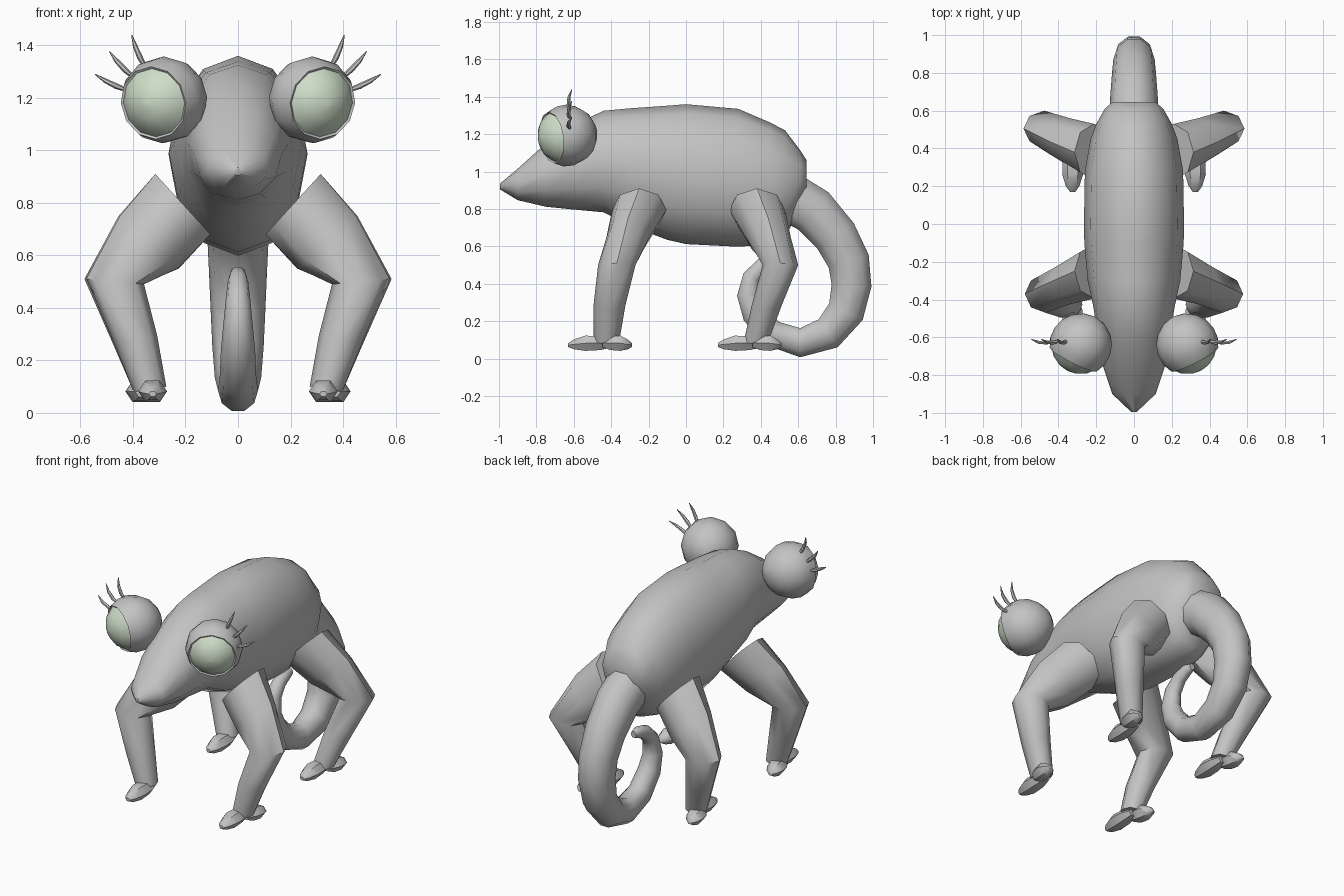
import bpy, bmesh, math
from mathutils import Vector as V

if "Cube" in bpy.data.objects:
    bpy.data.objects.remove(bpy.data.objects["Cube"])


def material(name, rgb):
    m = bpy.data.materials.new(name)
    m.diffuse_color = (*rgb, 1)
    m.use_nodes = True
    m.node_tree.nodes["Principled BSDF"].inputs["Base Color"].default_value = m.diffuse_color
    return m


SKIN = material("grey skin", (0.55, 0.55, 0.55))
IRIS = material("pale green", (0.62, 0.73, 0.58))


def finish(name, bm, mirror=False, angle=50, mats=(SKIN,)):
    bmesh.ops.recalc_face_normals(bm, faces=bm.faces)
    me = bpy.data.meshes.new(name)
    bm.to_mesh(me)
    bm.free()
    for m in mats:
        me.materials.append(m)
    me.shade_smooth()
    me.set_sharp_from_angle(angle=math.radians(angle))
    ob = bpy.data.objects.new(name, me)
    bpy.context.collection.objects.link(ob)
    if mirror:
        mod = ob.modifiers.new("mirror", "MIRROR")
        mod.use_mirror_merge = False
    return ob


def loft(bm, rings, sides):
    """Skin a closed tube over rings of (centre, half axis a, half axis b)."""
    loops = []
    for c, a, b in rings:
        loops.append([bm.verts.new(V(c) + V(a) * math.cos(t) + V(b) * math.sin(t))
                      for t in (2 * math.pi * i / sides for i in range(sides))])
    made = []
    for p, q in zip(loops, loops[1:]):
        for i in range(sides):
            j = (i + 1) % sides
            made.append(bm.faces.new((p[i], p[j], q[j], q[i])))
    made.append(bm.faces.new(loops[0]))
    made.append(bm.faces.new(loops[-1]))
    return made


# Body and head: y, bottom, top, half width
profile = [(-0.995, 0.905, 0.935, 0.015), (-0.9, 0.847, 1.015, 0.115),
           (-0.75, 0.812, 1.15, 0.165), (-0.6, 0.797, 1.25, 0.19),
           (-0.44, 0.782, 1.325, 0.215), (-0.3, 0.71, 1.338, 0.245),
           (-0.1, 0.635, 1.352, 0.263), (0, 0.612, 1.36, 0.265),
           (0.28, 0.598, 1.335, 0.26), (0.45, 0.61, 1.262, 0.23),
           (0.53, 0.65, 1.22, 0.2), (0.61, 0.8, 1.115, 0.155),
           (0.645, 0.88, 1.06, 0.115)]
bm = bmesh.new()
loft(bm, [((0, y, (lo + hi) / 2), (w, 0, 0), (0, 0, (hi - lo) / 2))
          for y, lo, hi, w in profile], 12)
finish("body", bm)

# Curled tail: y, z, radius along the centre line
path = [(0.54, 0.87, 0.14), (0.68, 0.79, 0.135), (0.8, 0.655, 0.125),
        (0.87, 0.52, 0.118), (0.885, 0.39, 0.112), (0.855, 0.25, 0.105),
        (0.76, 0.135, 0.095), (0.61, 0.085, 0.082), (0.46, 0.135, 0.075),
        (0.365, 0.24, 0.07), (0.33, 0.34, 0.06), (0.35, 0.435, 0.05),
        (0.41, 0.5, 0.042), (0.48, 0.525, 0.034), (0.52, 0.525, 0.02)]
rings = []
for i, (y, z, r) in enumerate(path):
    p, q = path[max(i - 1, 0)], path[min(i + 1, len(path) - 1)]
    t = V((0, q[0] - p[0], q[1] - p[1])).normalized()
    rings.append(((0, y, z), (r * 0.93, 0, 0), V((0, -t.z, t.y)) * r))
bm = bmesh.new()
loft(bm, rings, 10)
finish("tail", bm)

# Legs: x, y, z, half depth along y, cross half axis (x, z)
front = [(0.21, -0.25, 0.795, 0.145, 0.105, 0.115),
         (0.34, -0.31, 0.65, 0.115, 0.11, 0.1),
         (0.468, -0.37, 0.5, 0.1, 0.11, 0.01),
         (0.39, -0.41, 0.28, 0.085, 0.082, -0.015),
         (0.335, -0.425, 0.09, 0.068, 0.062, -0.01)]
hind = [(0.21, 0.38, 0.795, 0.15, 0.105, 0.115),
        (0.34, 0.44, 0.65, 0.12, 0.115, 0.1),
        (0.475, 0.505, 0.5, 0.095, 0.11, 0.01),
        (0.395, 0.43, 0.28, 0.08, 0.082, -0.015),
        (0.335, 0.375, 0.09, 0.066, 0.062, -0.01)]
for name, leg in (("front", front), ("hind", hind)):
    bm = bmesh.new()
    loft(bm, [((x, y, z), (0, ry, 0), (vx, 0, vz))
              for x, y, z, ry, vx, vz in leg], 8)
    finish(name + "_legs", bm, True)

    # Feet: one toe forwards, a shorter one backwards and outwards
    ankle = leg[-1][1]
    bm = bmesh.new()
    for sx, direction, length in ((0.325, V((0, -1, 0)), 0.205),
                                  (0.365, V((0.12, 1, 0)), 0.135)):
        start = V((sx, ankle, 0.082))
        loft(bm, [(start + direction * length * f - V((0, 0, dz)),
                   (w, 0, 0), (0, 0, h))
                  for f, w, h, dz in ((-0.15, 0.03, 0.025, 0), (0.15, 0.052, 0.042, 0),
                                      (0.55, 0.055, 0.047, 0), (0.85, 0.036, 0.03, 0.006),
                                      (1.0, 0.014, 0.012, 0.01))], 6)
    finish(name + "_feet", bm, True)

# Eyes: ball revolved around the gaze axis, lid shell stepped outside the iris
centre = V((0.28, -0.635, 1.193))
gaze = V((0.45, -0.88, -0.13)).normalized()
side = gaze.cross(V((0, 0, 1))).normalized()
up = side.cross(gaze)
arc = [(3, 0.16), (20, 0.16), (38, 0.16), (56, 0.158), (56, 0.168), (75, 0.167),
       (95, 0.165), (115, 0.163), (135, 0.162), (157, 0.162), (177, 0.162)]
bm = bmesh.new()
faces = loft(bm, [(centre + gaze * r * math.cos(math.radians(a)),
                   side * r * math.sin(math.radians(a)),
                   up * r * math.sin(math.radians(a))) for a, r in arc], 12)
for f in faces:
    d = (f.calc_center_median() - centre).normalized().dot(gaze)
    f.material_index = 1 if d > 0.58 else 0
finish("eyes", bm, True, mats=(SKIN, IRIS))

# Lashes: three curved spikes above each eye
bm = bmesh.new()
for x0, z0, x1, z1 in ((0.355, 1.32, 0.405, 1.44), (0.4, 1.28, 0.49, 1.377),
                       (0.425, 1.23, 0.545, 1.29)):
    a, b = V((x0, -0.62, z0)), V((x1, -0.61, z1))
    t = (b - a).normalized()
    n = V((-t.z, 0, t.x))
    loft(bm, [(a.lerp(b, f) + V((0, -0.014, 0)) * math.sin(math.pi * f)
               - n * 0.005 * math.sin(math.pi * f), n * r, (0, r, 0))
              for f, r in ((0, 0.008), (0.3, 0.011), (0.65, 0.009), (1, 0.002))], 6)
finish("eyelashes", bm, True)
